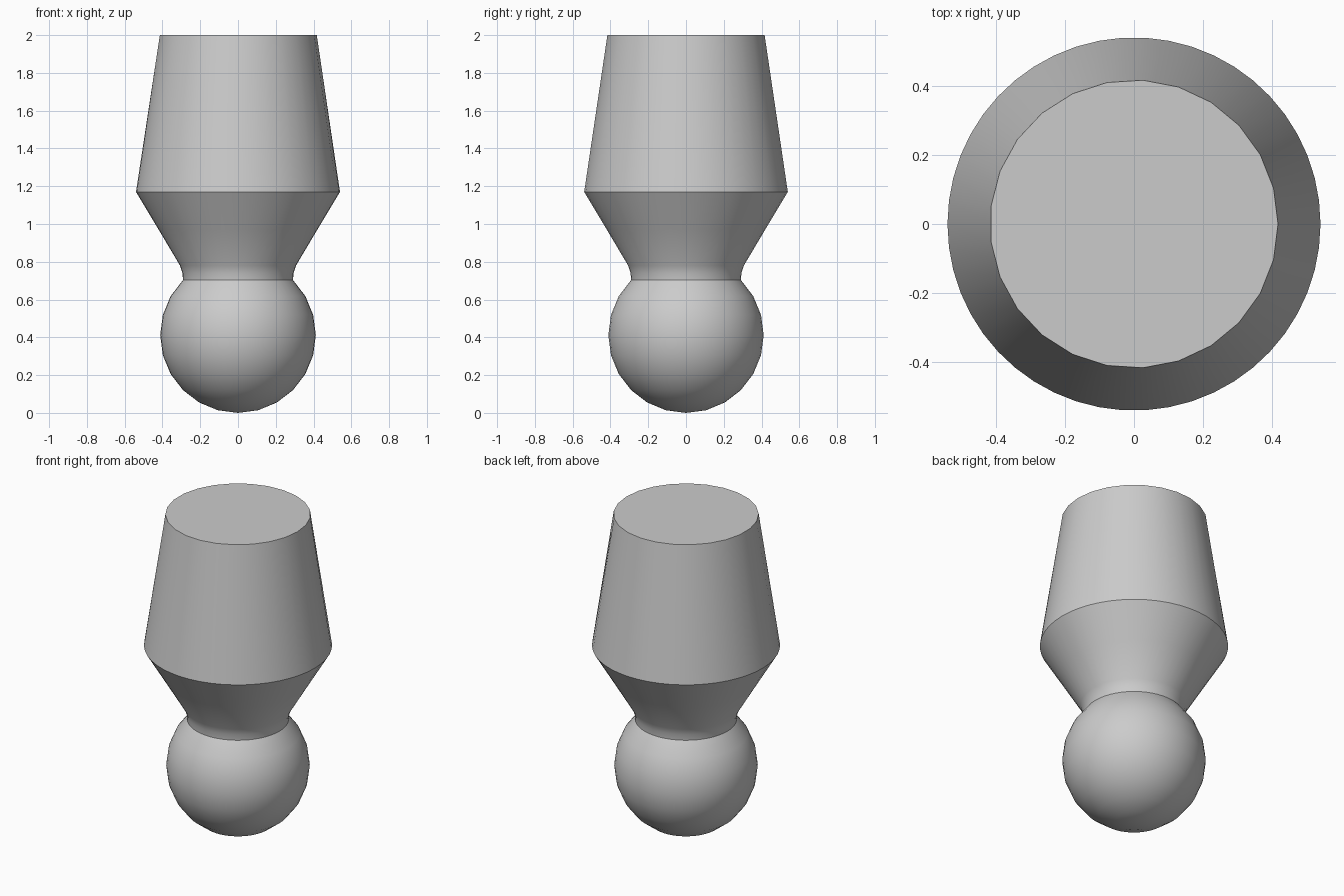
import bpy, bmesh
from math import sin, cos, pi, radians

cube = bpy.data.objects.get("Cube")
if cube:
    bpy.data.objects.remove(cube, do_unlink=True)

SIDES = 50
BALL_R = 0.412

grey = bpy.data.materials.new("light grey")
grey.use_nodes = True
colour = (0.6, 0.6, 0.6, 1)
grey.diffuse_color = colour
grey.node_tree.nodes["Principled BSDF"].inputs["Base Color"].default_value = colour

# Profile: ball from the bottom pole, rounded neck, flare, tapered shank
profile = [(BALL_R * sin(radians(a)), BALL_R * (1 - cos(radians(a))))
           for a in range(15, 136, 15)]
profile += [(0.294, 0.74), (0.307, 0.78), (0.42, 0.97), (0.54, 1.17), (0.417, 2.0)]

bm = bmesh.new()
rings = []
for r, z in profile:
    ring = []
    for i in range(SIDES):
        # The top rim has half as many corners as the wide shoulder
        k = cos(2 * pi / SIDES) if z == 2.0 and i % 2 else 1
        a = 2 * pi * i / SIDES
        ring.append(bm.verts.new((r * k * cos(a), r * k * sin(a), z)))
    rings.append(ring)

# Walls between neighbouring rings
for low, high in zip(rings, rings[1:]):
    for i in range(SIDES):
        j = (i + 1) % SIDES
        bm.faces.new((low[i], low[j], high[j], high[i]))

# Bottom pole and flat top
pole = bm.verts.new((0, 0, 0))
for i in range(SIDES):
    bm.faces.new((pole, rings[0][(i + 1) % SIDES], rings[0][i]))
bm.faces.new(rings[-1])
bmesh.ops.recalc_face_normals(bm, faces=bm.faces)

mesh = bpy.data.meshes.new("ball_stud")
bm.to_mesh(mesh)
bm.free()
mesh.materials.append(grey)
stud = bpy.data.objects.new("ball_stud", mesh)
bpy.context.collection.objects.link(stud)

# Smooth sides with a crisp shoulder and top rim
bpy.ops.object.select_all(action="DESELECT")
stud.select_set(True)
bpy.context.view_layer.objects.active = stud
bpy.ops.object.shade_smooth_by_angle(angle=radians(36))
